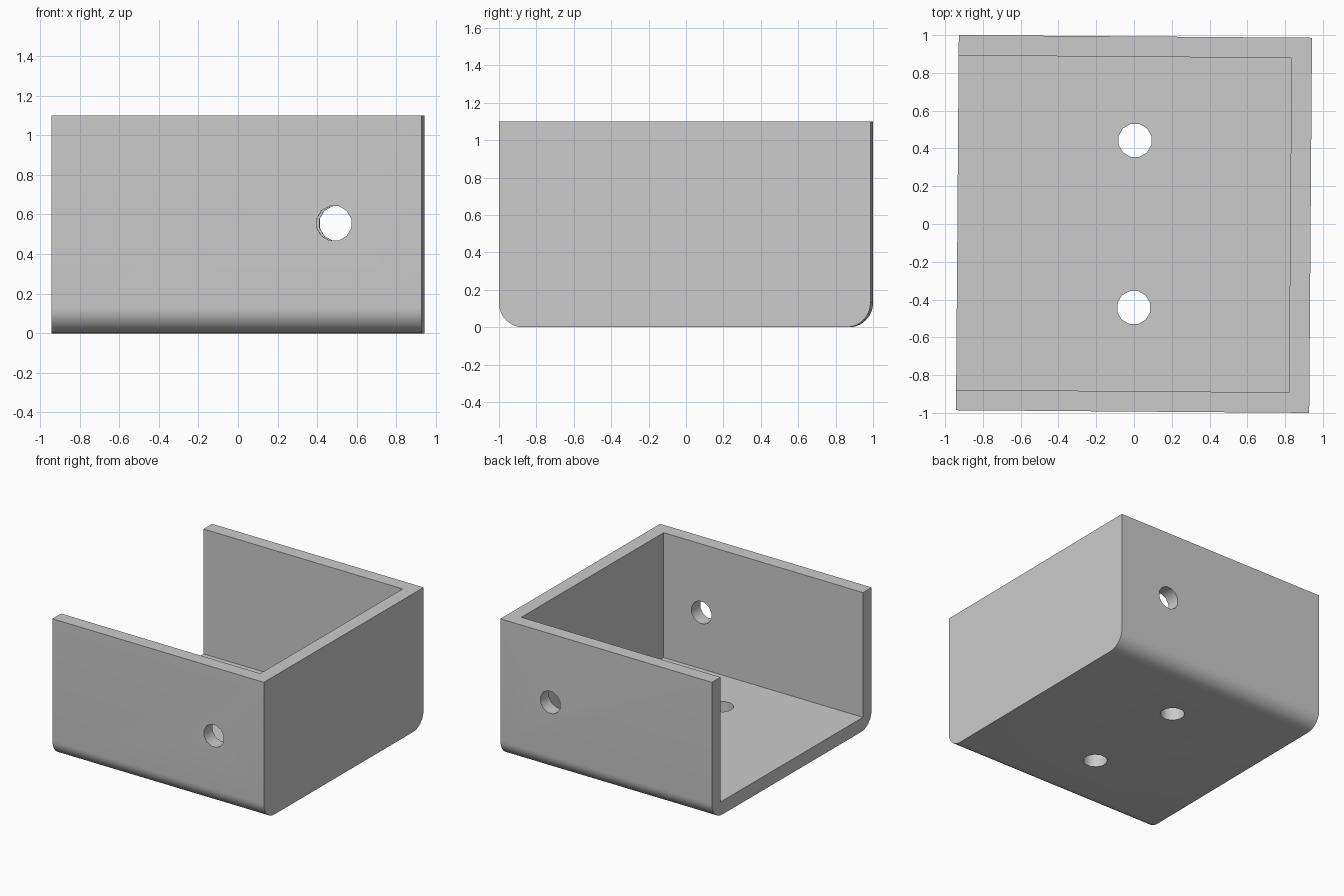
import bpy, bmesh
from math import pi, cos, sin, radians
from mathutils import Matrix, Vector

cube = bpy.data.objects.get("Cube")
if cube:
    bpy.data.objects.remove(cube, do_unlink=True)

# Overall sizes
HALF_X, HALF_Y, HEIGHT = 0.935, 0.993, 1.1
WALL, FILLET, HOLE = 0.108, 0.13, 0.09

grey = bpy.data.materials.new("plain grey")
grey.use_nodes = True
grey.diffuse_color = (0.6, 0.6, 0.6, 1)
grey.node_tree.nodes["Principled BSDF"].inputs["Base Color"].default_value = (0.6, 0.6, 0.6, 1)


def make_object(name, bm):
    bmesh.ops.recalc_face_normals(bm, faces=bm.faces)
    mesh = bpy.data.meshes.new(name)
    bm.to_mesh(mesh)
    bm.free()
    mesh.materials.append(grey)
    obj = bpy.data.objects.new(name, mesh)
    bpy.context.collection.objects.link(obj)
    return obj


def box(name, low, high):
    bm = bmesh.new()
    low, high = Vector(low), Vector(high)
    size = Matrix.Diagonal((*(high - low), 1))
    bmesh.ops.create_cube(bm, size=1, matrix=Matrix.Translation((low + high) / 2) @ size)
    return make_object(name, bm)


def rod(name, centre, length, tilt=0):
    bm = bmesh.new()
    place = Matrix.Translation(centre) @ Matrix.Rotation(tilt, 4, "X") @ Matrix.Rotation(pi / 12, 4, "Z")
    bmesh.ops.create_cone(bm, cap_ends=True, segments=12, radius1=HOLE, radius2=HOLE,
                          depth=length, matrix=place)
    return make_object(name, bm)


def cut(target, cutter):
    cutter.hide_render = True
    mod = target.modifiers.new("cut", "BOOLEAN")
    mod.operation, mod.solver, mod.object = "DIFFERENCE", "EXACT", cutter
    bpy.context.view_layer.objects.active = target
    bpy.ops.object.modifier_apply(modifier=mod.name)
    bpy.data.objects.remove(cutter, do_unlink=True)


# Block with two rounded lower edges, extruded along x
arc = [(HALF_Y - FILLET + FILLET * sin(a), FILLET - FILLET * cos(a))
       for a in (pi / 2 * i / 10 for i in range(11))]
right_half = arc + [(HALF_Y, HEIGHT)]
profile = right_half + [(-y, z) for y, z in reversed(right_half)]
bm = bmesh.new()
face = bm.faces.new([bm.verts.new((-HALF_X, y, z)) for y, z in profile])
extruded = bmesh.ops.extrude_face_region(bm, geom=[face])["geom"]
bmesh.ops.translate(bm, vec=(2 * HALF_X, 0, 0),
                    verts=[g for g in extruded if isinstance(g, bmesh.types.BMVert)])
bracket = make_object("open_bracket", bm)

# Cavity, open at the top and at one end
cut(bracket, box("cavity_cutter", (-HALF_X - 0.5, WALL - HALF_Y, WALL),
                 (HALF_X - WALL, HALF_Y - WALL, HEIGHT + 0.5)))

# Holes through the two side walls and the floor
cut(bracket, rod("wall_hole_cutter", (0.493, 0, 0.555), 3, pi / 2))
for y in (-0.4425, 0.4425):
    cut(bracket, rod("floor_hole_cutter", (0.002, y, 0), 0.5))

# Smooth fillets and holes with sharp edges kept, slight turn
bpy.ops.object.select_all(action="DESELECT")
bracket.select_set(True)
bpy.context.view_layer.objects.active = bracket
bpy.ops.object.shade_smooth_by_angle(angle=radians(35))
bracket.rotation_euler.z = radians(-0.43)
